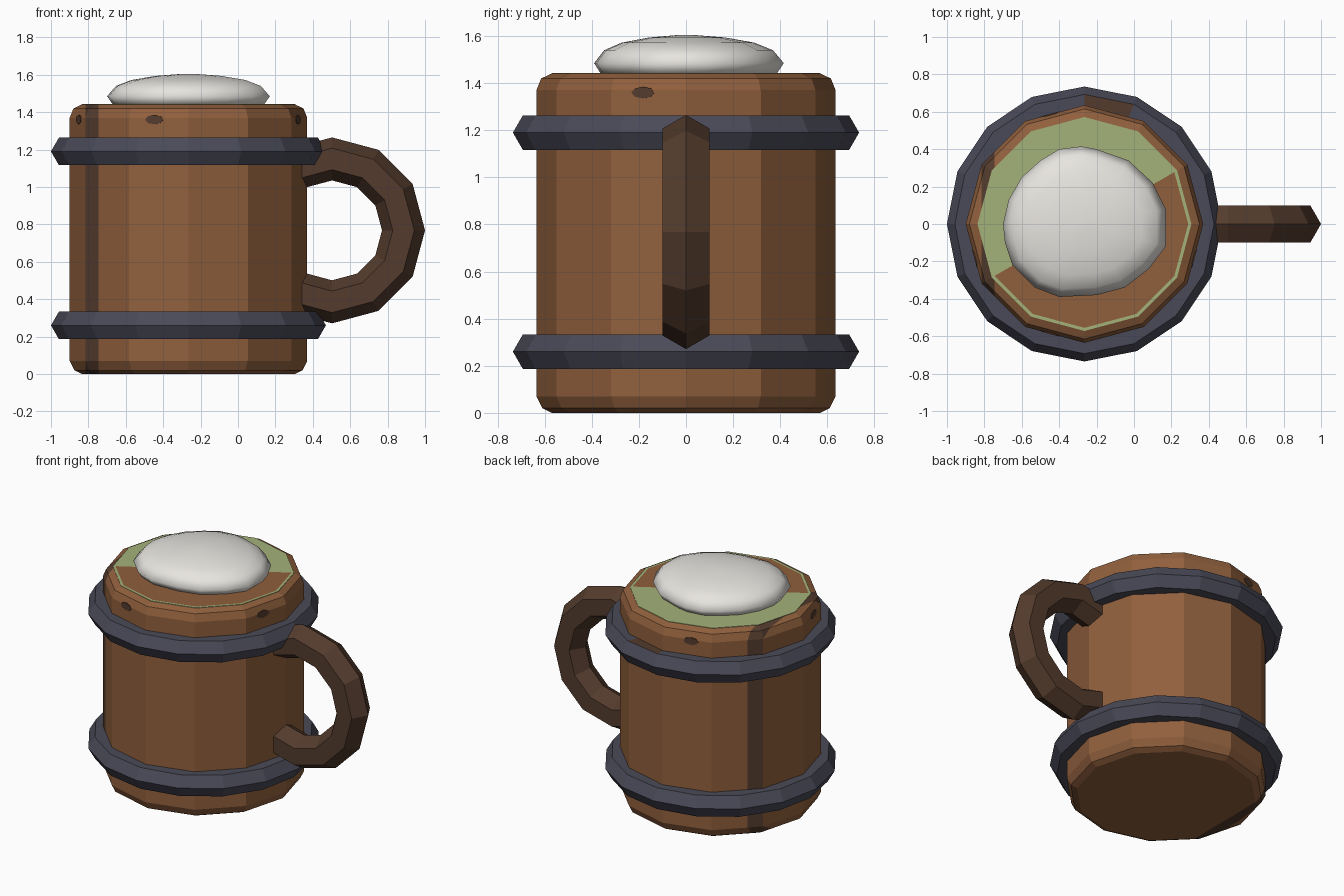
import bpy, bmesh
from math import sin, cos, radians, tau
from mathutils import Vector

cube = bpy.data.objects.get("Cube")
if cube:
    bpy.data.objects.remove(cube, do_unlink=True)

AXIS = -0.265   # x of the mug's own axis


def material(name, r, g, b):
    m = bpy.data.materials.new(name)
    m.use_nodes = True
    m.diffuse_color = (r, g, b, 1)
    m.node_tree.nodes["Principled BSDF"].inputs["Base Color"].default_value = (r, g, b, 1)
    return m


wood = material("warm wood", 0.28, 0.115, 0.046)
dark_wood = material("dark wood", 0.088, 0.044, 0.026)
iron = material("dark iron", 0.068, 0.068, 0.098)
drink_green = material("pale green", 0.376, 0.445, 0.195)
foam_white = material("foam white", 0.80, 0.78, 0.74)


def finish(bm, name, *mats):
    bmesh.ops.recalc_face_normals(bm, faces=bm.faces[:])
    mesh = bpy.data.meshes.new(name)
    bm.to_mesh(mesh)
    bm.free()
    for m in mats:
        mesh.materials.append(m)
    obj = bpy.data.objects.new(name, mesh)
    bpy.context.collection.objects.link(obj)
    return obj


def loft(rings, closed=False):
    """Skin equal rings of points; close the loop or cap both ends."""
    bm = bmesh.new()
    loops = [[bm.verts.new(p) for p in ring] for ring in rings]
    n = len(loops[0])
    pairs = list(zip(loops, loops[1:]))
    if closed:
        pairs.append((loops[-1], loops[0]))
    else:
        bm.faces.new(loops[0])
        bm.faces.new(loops[-1])
    for a, b in pairs:
        for i in range(n):
            j = (i + 1) % n
            bm.faces.new((a[i], a[j], b[j], b[i]))
    return bm


def circle(r, z, n):
    return [Vector((AXIS + r * cos(tau * i / n), r * sin(tau * i / n), z)) for i in range(n)]


# Mug body with softened rims; a dark grain streak is cut through it
profile = [(0.57, 0), (0.61, 0.02), (0.635, 0.07), (0.635, 1.37), (0.615, 1.42), (0.572, 1.44)]
bm = loft([circle(r, z, 12) for r, z in profile])
STREAK = (-0.815, -0.745)
for x in STREAK:
    bmesh.ops.bisect_plane(bm, geom=bm.verts[:] + bm.edges[:] + bm.faces[:],
                           plane_co=(x, 0, 0), plane_no=(1, 0, 0))
for f in bm.faces:
    if STREAK[0] < f.calc_center_median().x < STREAK[1]:
        f.material_index = 1
finish(bm, "mug_body", wood, dark_wood)

# Drink surface: thin plate with a green rim and a green half
bm = loft([circle(r, z, 12) for r, z in [(0.572, 1.439), (0.572, 1.443), (0.555, 1.443)]])
top = max(bm.faces, key=lambda f: f.calc_center_median().z + f.calc_area() * 0.01)
bmesh.ops.poke(bm, faces=[top])
for f in bm.faces:
    c = f.calc_center_median()
    inner = Vector((c.x - AXIS, c.y)).length < 0.5
    if inner and (c.x - AXIS) * -0.56 + c.y * 0.83 < 0:
        f.material_index = 1
finish(bm, "drink_surface", drink_green, wood)

# Two hexagonal-section iron hoops
for name, z in (("lower_hoop", 0.26), ("upper_hoop", 1.19)):
    section = [(0.65 + 0.085 * cos(tau * k / 6), z + 0.085 * sin(tau * k / 6)) for k in range(6)]
    bm = loft([circle(r, h, 16) for r, h in section], closed=True)
    if name == "upper_hoop":
        # one worn patch on the back of the hoop's top
        for f in bm.faces:
            c = f.calc_center_median()
            if c.z > z + 0.07 and c.y > 0.6 and c.x > AXIS:
                f.material_index = 1
    finish(bm, name, iron, dark_wood)

# Handle: hexagonal section swept around an arc, ends buried in the body
rings = []
for step in range(-4, 5):
    a = radians(30 * step)
    ring = []
    for k in range(6):
        r = 0.382 + 0.115 * cos(tau * k / 6)
        ring.append((0.503 + r * cos(a), 0.115 * sin(tau * k / 6), 0.768 + r * sin(a)))
    rings.append(ring)
finish(loft(rings), "handle", dark_wood)

# Wood knots: thin oval plates near the rim
for name, angle, shift in (("front_knot", 255, -0.025), ("back_knot", 105, 0.025),
                           ("left_knot", 345, -0.025), ("right_knot", 195, 0.025)):
    a = radians(angle)
    normal = Vector((cos(a), sin(a), 0))
    side = Vector((-sin(a), cos(a), 0))
    centre = Vector((AXIS, 0, 1.36)) + side * shift
    rings = [[centre + normal * d + side * 0.05 * cos(tau * i / 8)
              + Vector((0, 0, 0.025 * sin(tau * i / 8))) for i in range(8)]
             for d in (0.609, 0.616)]
    finish(loft(rings), name, dark_wood)

# Foam: lopsided smooth dome
outline = [(0.17, 0.08), (0.1, 0.22), (-0.03, 0.34), (-0.2, 0.4), (-0.28, 0.415), (-0.4, 0.4),
           (-0.5, 0.34), (-0.6, 0.25), (-0.67, 0.13), (-0.7, 0), (-0.69, -0.1), (-0.65, -0.22),
           (-0.53, -0.34), (-0.4, -0.39), (-0.2, -0.38), (-0.05, -0.34), (0.08, -0.24), (0.17, -0.12)]
levels = [(0.92, 1.435), (1, 1.485), (0.89, 1.54), (0.7, 1.572), (0.4, 1.594), (0.1, 1.604)]
bm = loft([[(AXIS + (x - AXIS) * s, y * s, z) for x, y in outline] for s, z in levels])
foam = finish(bm, "foam", foam_white)
foam.data.polygons.foreach_set("use_smooth", [True] * len(foam.data.polygons))
foam.data.update()
